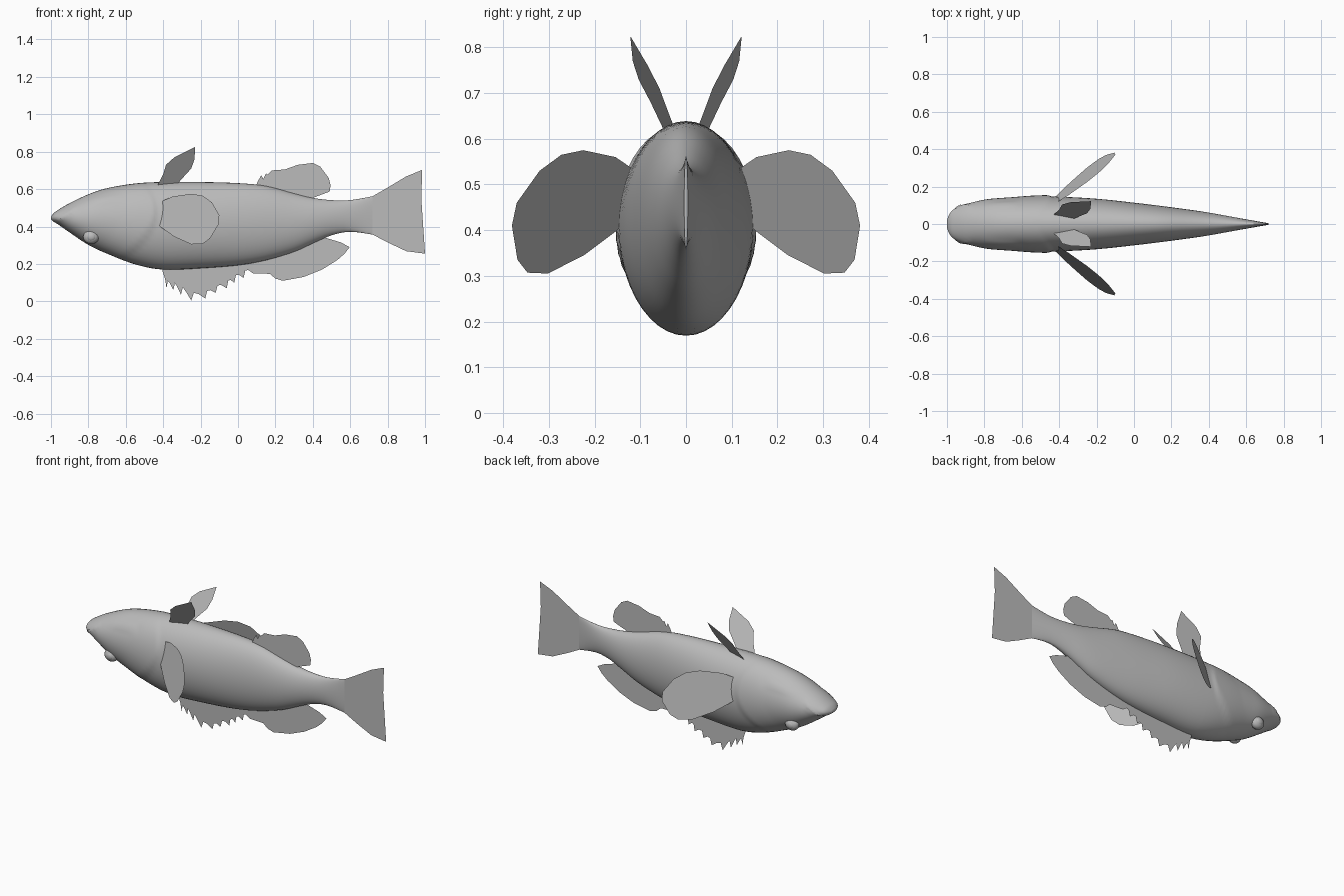
import bpy, bmesh, math
from mathutils import Vector

cube = bpy.data.objects.get("Cube")
if cube:
    bpy.data.objects.remove(cube)

grey = bpy.data.materials.new("fish grey")
grey.use_nodes = True
COLOR = (0.5, 0.5, 0.5, 1)
grey.diffuse_color = COLOR
grey.node_tree.nodes["Principled BSDF"].inputs["Base Color"].default_value = COLOR


def add_object(name, bm, smooth=False):
    mesh = bpy.data.meshes.new(name)
    bm.to_mesh(mesh)
    bm.free()
    mesh.materials.append(grey)
    obj = bpy.data.objects.new(name, mesh)
    bpy.context.scene.collection.objects.link(obj)
    if smooth:
        bpy.ops.object.select_all(action="DESELECT")
        obj.select_set(True)
        bpy.context.view_layer.objects.active = obj
        bpy.ops.object.shade_smooth_by_angle(angle=math.radians(40))
    return obj


# Body stations: x, top z, bottom z, half width
STATIONS = [
    (-1.0, .452, .438, .02), (-.985, .472, .425, .055), (-.96, .49, .41, .078),
    (-.9, .525, .368, .105), (-.8, .572, .302, .13), (-.7, .605, .255, .14),
    (-.55, .63, .198, .148), (-.4, .638, .17, .146), (-.2, .638, .177, .135),
    (0, .632, .193, .114), (.15, .617, .22, .096), (.3, .577, .265, .076),
    (.4, .553, .31, .061), (.5, .541, .353, .043), (.6, .541, .372, .025),
    (.72, .562, .357, .004)]


def catmull(a, b, c, d, t):
    return b + (c - a) * (t / 2) + (2 * a - 5 * b + 4 * c - d) * (t * t / 2) \
        + (3 * b - a - 3 * c + d) * (t ** 3 / 2)


def body_rings():
    pts = [Vector(s) for s in STATIONS]
    last = len(pts) - 1
    for i in range(last):
        a, b, c, d = (pts[min(max(k, 0), last)] for k in (i - 1, i, i + 1, i + 2))
        steps = max(3, round((c.x - b.x) / (.011 if c.x < -.35 else .04)))
        for j in range(steps):
            yield catmull(a, b, c, d, j / steps)
    yield pts[last]


def relief(x, z):
    """Outward offset for the mouth slit and the raised gill cover."""
    offset = 0
    if -1 < x < -.86:
        d = (z - (.425 + .74 * (x + .97))) * .8
        fade = min(1, (-.86 - x) / .03)
        offset += fade * (.006 * math.exp(-(d / .022) ** 2) - .017 * math.exp(-(d / .007) ** 2))
    edge = -.43 - 3 * (z - .48) ** 2
    step = (edge - x) / .02
    if step > 0:
        offset += .007 * min(step, 1) * max(0, 1 - (edge - x) / .2)
    # Cheek crease below the jaw
    if -.82 < x < -.56:
        d = z - (.535 + .14 * (x + .8))
        offset -= .008 * math.exp(-(d / .012) ** 2) * math.sin(math.pi * (x + .82) / .26)
    return offset


bm = bmesh.new()
SEGMENTS = 44
rings = []
for x, top, bottom, half in body_rings():
    ring = []
    for k in range(SEGMENTS):
        a = math.tau * k / SEGMENTS
        z = (top + bottom) / 2 + (top - bottom) / 2 * math.sin(a)
        y = half * math.cos(a)
        push = relief(x, z) * abs(math.cos(a))
        ring.append(bm.verts.new((x, y + math.copysign(push, y), z)))
    rings.append(ring)
for r, s in zip(rings, rings[1:]):
    for k in range(SEGMENTS):
        n = (k + 1) % SEGMENTS
        bm.faces.new((r[k], r[n], s[n], s[k]))
bm.faces.new(rings[0])
bm.faces.new(rings[-1])
bmesh.ops.recalc_face_normals(bm, faces=bm.faces)
add_object("body", bm, True)


# Eyes: flattened ball with a slightly raised pupil
for side, label in ((1, "left"), (-1, "right")):
    for part, radius, depth, out in (("eye", .043, .03, .098), ("pupil", .026, .014, .116)):
        bm = bmesh.new()
        bmesh.ops.create_uvsphere(bm, u_segments=20, v_segments=12, radius=1)
        bmesh.ops.scale(bm, vec=(radius, depth, radius * .88), verts=bm.verts)
        bmesh.ops.translate(bm, vec=(-.785, side * out, .345), verts=bm.verts)
        add_object(f"{label}_{part}", bm, True)


def add_fin(name, outline, depth=lambda x, z: 0):
    """Thin sheet with an x, z outline; depth gives y at each point."""
    bm = bmesh.new()
    face = bm.faces.new([bm.verts.new((x, depth(x, z), z)) for x, z in outline])
    bmesh.ops.triangulate(bm, faces=[face])
    return add_object(name, bm)


# Paired fins
PECTORAL = [(-.44, .42), (-.42, .53), (-.35, .56), (-.25, .575), (-.19, .565), (-.14, .53),
            (-.1, .46), (-.105, .41), (-.15, .335), (-.19, .307), (-.25, .305), (-.34, .345),
            (-.41, .395)]
PELVIC = [(-.43, .62), (-.4, .68), (-.385, .73), (-.34, .77), (-.23, .825), (-.232, .76),
          (-.25, .71), (-.3, .655), (-.33, .62)]
for side, label in ((1, "left"), (-1, "right")):
    add_fin(f"{label}_pectoral_fin", PECTORAL,
            lambda x, z: side * (.325 + .75 * (x + .22) - .287 * (z - .305)))
    add_fin(f"{label}_pelvic_fin", PELVIC,
            lambda x, z: side * (.122 - .25 * (x + .23) + .6 * (z - .825)))

# Spiny fin: each spine tip is followed by a scalloped notch
spines = [(-.382, .07), (-.345, .06), (-.305, .035), (-.25, .005), (-.175, .015),
          (-.12, .045), (-.06, .07), (-.02, .1), (.03, .125)]
outline = [(-.39, .2), (-.405, .165), (-.39, .12)]
for (x, z), (nx, nz) in zip(spines, spines[1:] + [(.08, .15)]):
    gap = nx - x
    outline += [(x, z), (x + gap * .18, z + .04), (x + gap * .5, (z + nz) / 2 + .03)]
outline += [(.08, .15), (.08, .24)]
add_fin("spiny_fin", outline, lambda x, z: .004 * (.2 - z) / .2)

add_fin("soft_fin", [(.08, .24), (.08, .15), (.17, .147), (.2, .122), (.24, .11), (.35, .13),
                     (.45, .17), (.53, .22), (.57, .255), (.597, .29), (.55, .315),
                     (.46, .342), (.4, .33), (.25, .27)])
add_fin("rear_fin", [(.09, .6), (.105, .64), (.125, .675), (.135, .655), (.15, .685),
                     (.165, .668), (.18, .7), (.25, .705), (.32, .73), (.4, .74), (.44, .72),
                     (.485, .66), (.495, .62), (.49, .587), (.41, .557), (.38, .53), (.2, .57)],
        lambda x, z: -.004)

# Tail fin
add_fin("tail_fin", [(.66, .547), (.72, .562), (.8, .608), (.9, .668), (.985, .703),
                     (.975, .65), (.98, .55), (.985, .45), (.99, .35), (1, .255), (.9, .268),
                     (.8, .315), (.72, .357), (.66, .37)])
